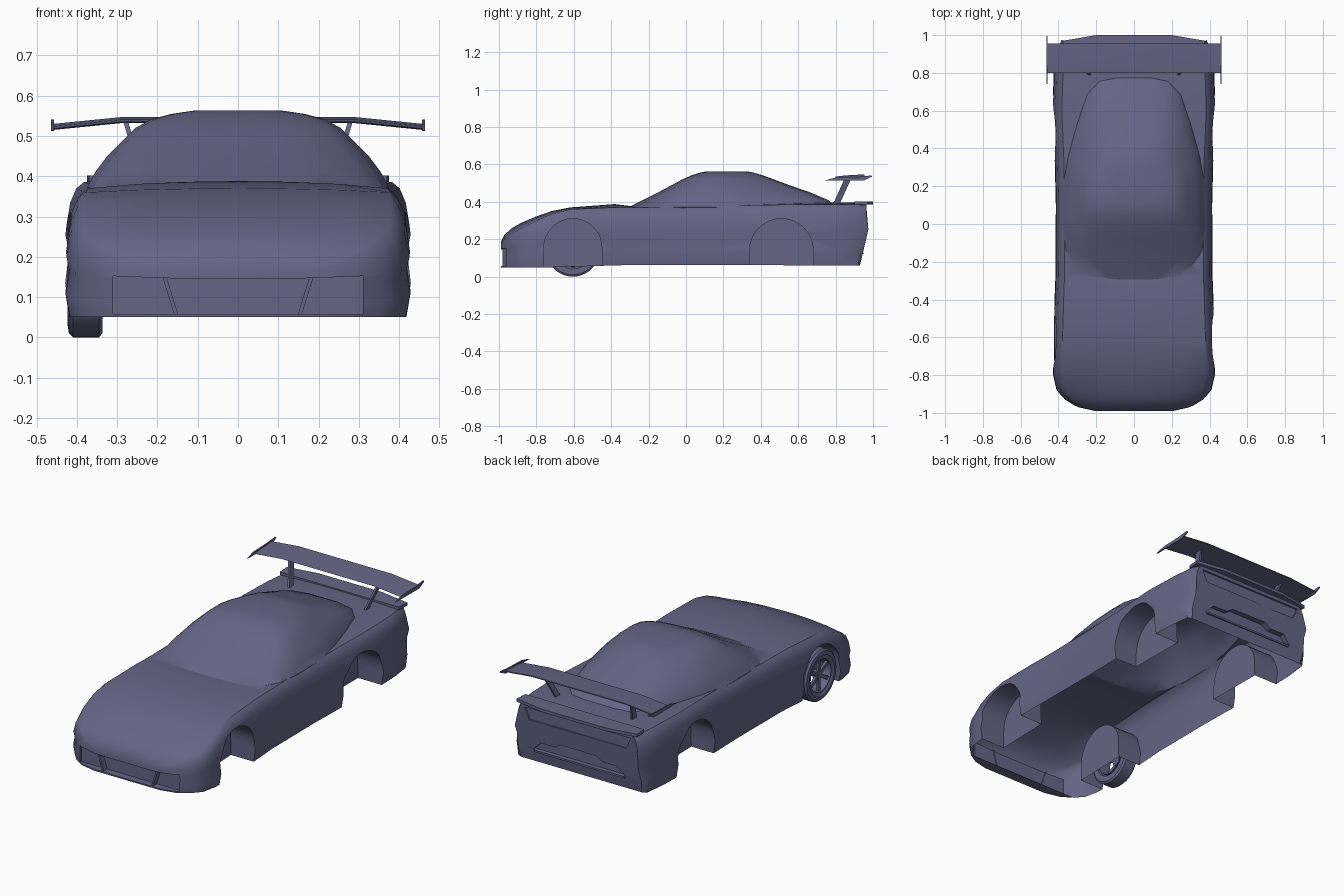
import bpy, bmesh, math
from mathutils import Vector, Matrix

if "Cube" in bpy.data.objects:
    bpy.data.objects.remove(bpy.data.objects["Cube"])

paint = bpy.data.materials.new("slate_blue")
COLOR = (0.13, 0.13, 0.24, 1)
paint.diffuse_color = COLOR
paint.use_nodes = True
paint.node_tree.nodes["Principled BSDF"].inputs["Base Color"].default_value = COLOR


def finish(name, bm, smooth=True):
    bmesh.ops.recalc_face_normals(bm, faces=bm.faces)
    mesh = bpy.data.meshes.new(name)
    bm.to_mesh(mesh)
    bm.free()
    mesh.materials.append(paint)
    obj = bpy.data.objects.new(name, mesh)
    bpy.context.collection.objects.link(obj)
    if smooth:
        shade(obj)
    return obj


def shade(obj):
    bpy.ops.object.select_all(action='DESELECT')
    obj.select_set(True)
    bpy.context.view_layer.objects.active = obj
    bpy.ops.object.shade_smooth_by_angle(angle=math.radians(32))


def loft(name, rings, smooth=True, capped=True):
    """Skin closed rings of points in order."""
    bm = bmesh.new()
    rows = [[bm.verts.new(p) for p in ring] for ring in rings]
    n = len(rows[0])
    for a, b in zip(rows, rows[1:]):
        for i in range(n):
            j = (i + 1) % n
            bm.faces.new((a[i], a[j], b[j], b[i]))
    if capped:
        bm.faces.new(rows[0])
        bm.faces.new(rows[-1])
    return finish(name, bm, smooth)


def prism(name, pts, axis, lo, hi):
    """Extrude a flat outline along an axis from lo to hi."""
    def place(p, d):
        c = list(p)
        c.insert("xyz".index(axis), d)
        return c
    return loft(name, [[place(p, d) for p in pts] for d in (lo, hi)], False)


def mirrored(half):
    return half + [(-x, y, z) for x, y, z in reversed(half) if x > 0]


def boolean(obj, tool, op):
    mod = obj.modifiers.new(op, 'BOOLEAN')
    mod.operation, mod.object, mod.solver = op, tool, 'EXACT'
    bpy.context.view_layer.objects.active = obj
    bpy.ops.object.modifier_apply(modifier=mod.name)
    bpy.data.objects.remove(tool)


# Lower body: y, half width, edge height, centre height, underside
STATIONS = [
    (-0.99, 0.21, 0.17, 0.185, 0.05), (-0.97, 0.30, 0.20, 0.225, 0.05),
    (-0.93, 0.365, 0.23, 0.26, 0.05), (-0.88, 0.41, 0.26, 0.288, 0.05),
    (-0.80, 0.428, 0.30, 0.322, 0.05), (-0.72, 0.43, 0.335, 0.35, 0.05),
    (-0.62, 0.428, 0.36, 0.37, 0.053), (-0.38, 0.42, 0.37, 0.388, 0.06),
    (-0.28, 0.416, 0.37, 0.375, 0.063), (0.10, 0.414, 0.375, 0.375, 0.063),
    (0.35, 0.42, 0.382, 0.385, 0.063), (0.60, 0.432, 0.386, 0.395, 0.06),
    (0.80, 0.425, 0.386, 0.398, 0.06), (0.92, 0.41, 0.385, 0.395, 0.06),
    (0.975, 0.385, 0.382, 0.388, 0.06)]
SIDE = [(0.975, 0), (1, 0.23), (0.978, 0.46), (0.995, 0.6), (0.965, 0.84), (0.93, 0.95), (0.885, 1)]
rings = []
for y, w, edge, mid, low in STATIONS:
    half = [(w * u, y, low + (edge - low) * v) for u, v in SIDE]
    half += [(w * u, y, edge + (mid - edge) * v) for u, v in ((0.6, 0.6), (0.3, 0.9), (0, 1))]
    ring = mirrored(half)
    if y == STATIONS[-1][0]:        # tail leans in toward the bottom
        ring = [(x, y - 0.045 * max(0, 1 - (z - 0.06) / 0.19) - 0.01 * (z > 0.3), z) for x, y, z in ring]
    rings.append(ring)
body = loft("body_shell", rings, False)

# Cabin: height, half width, front y, back y
LEVELS = [(0.34, 0.36, -0.28, 0.80), (0.372, 0.375, -0.305, 0.80), (0.41, 0.355, -0.23, 0.76),
          (0.45, 0.325, -0.15, 0.665), (0.49, 0.285, -0.075, 0.55), (0.52, 0.255, -0.02, 0.47),
          (0.542, 0.215, 0.03, 0.41), (0.555, 0.165, 0.07, 0.365), (0.563, 0.11, 0.11, 0.325)]
PLAN = [(0, 0), (0.32, 0.005), (0.62, 0.03), (0.85, 0.085), (0.96, 0.15), (1, 0.25), (1, 0.48),
        (0.94, 0.6), (0.82, 0.76), (0.68, 0.91), (0.5, 0.98), (0.25, 1), (0, 1)]
cabin = loft("cabin", [mirrored([(w * u, f + (b - f) * v, z) for u, v in PLAN])
                       for z, w, f, b in LEVELS], False)
boolean(body, cabin, 'UNION')

# Wheel wells
for y, z, r in ((-0.605, 0.155, 0.155), (0.51, 0.14, 0.17)):
    arch = [(y + r * math.cos(math.pi * i / 16), z + r * math.sin(math.pi * i / 16)) for i in range(17)]
    arch += [(y - r - 0.005, -0.1), (y + r + 0.005, -0.1)]
    for s in (-1, 1):
        boolean(body, prism("well_cutter", arch, "x", *sorted((s * 0.27, s * 0.6))), 'DIFFERENCE')

# Front intake and rear bumper recesses
boolean(body, prism("intake_cutter", [(-0.31, 0.058), (0.31, 0.058), (0.31, 0.152), (0.15, 0.146),
                                      (-0.15, 0.146), (-0.31, 0.152)], "y", -1.1, -0.95), 'DIFFERENCE')
boolean(body, prism("bumper_cutter", [(-0.29, 0.13), (0.29, 0.13), (0.24, 0.18), (0.15, 0.18), (0.11, 0.205),
                                      (-0.11, 0.205), (-0.15, 0.18), (-0.24, 0.18)], "y", 0.925, 1.1), 'DIFFERENCE')
boolean(body, prism("tail_panel_cutter", [(-0.30, 0.30), (0.30, 0.30), (0.33, 0.365), (-0.33, 0.365)],
                    "y", 0.955, 1.1), 'DIFFERENCE')

# Open the underside into a hollow shell
bm = bmesh.new()
bm.from_mesh(body.data)
floor = [f for f in bm.faces if f.normal.z < -0.9 and f.calc_center_median().z < 0.068
         and all(v.co.z < 0.07 for v in f.verts) and abs(f.calc_center_median().y) < 0.94]
bmesh.ops.delete(bm, geom=floor, context='FACES')
bm.to_mesh(body.data)
bm.free()
shade(body)

# Slanted intake bars
for s, side in ((-1, "right"), (1, "left")):
    prism(side + "_intake_bar", [(s * 0.148, 0.055), (s * 0.158, 0.055), (s * 0.188, 0.152), (s * 0.178, 0.152)],
          "y", -0.982, -0.945)

# Tail lip, and the ledge behind the rear bumper
prism("tail_lip", [(-0.37, 0.90), (0.37, 0.90), (0.375, 0.97), (0.2, 1.0), (-0.2, 1.0), (-0.375, 0.97)],
      "z", 0.385, 0.402)
prism("bumper_ledge", [(-0.3, 0.9), (0.3, 0.9), (0.28, 0.95), (-0.28, 0.95)], "z", 0.12, 0.13)

# Rear wing
FOIL = [(0.80, -0.002), (0.85, 0.004), (0.955, 0.01), (0.955, 0.004), (0.85, -0.005)]
loft("wing_blade", [[(x, y, h + z) for y, z in FOIL] for x, h in
                    ((-0.46, 0.52), (-0.29, 0.537), (0.29, 0.537), (0.46, 0.52))])
PLATE = [(0.74, 0.514), (0.95, 0.513), (0.995, 0.535), (0.99, 0.541), (0.93, 0.534), (0.80, 0.53)]
for s, side in ((-1, "right"), (1, "left")):
    prism(side + "_wing_end_plate", PLATE, "x", s * 0.457, s * 0.464)
    loft(side + "_wing_strut", [[(s * (x + dx), y + dy, z) for dx, dy in
                                 ((-0.006, 0), (0.006, 0), (0.006, 0.035), (-0.006, 0.035))]
                                for x, y, z in ((0.235, 0.785, 0.385), (0.28, 0.855, 0.54))], False)

# The single front wheel
HUB = Vector((-0.38, -0.605, 0.142))


def lathe(name, profile, steps=36):
    """Spin (x offset, radius) points around the axle."""
    turn = [2 * math.pi * i / steps for i in range(steps)]
    rings = [[HUB + Vector((x, r * math.cos(a), r * math.sin(a))) for a in turn] for x, r in profile]
    return loft(name, rings, capped=False)


lathe("front_tyre", [(-0.036, 0.10), (-0.043, 0.112), (-0.04, 0.132), (-0.03, 0.142), (0.035, 0.142),
                     (0.043, 0.132), (0.043, 0.10), (-0.036, 0.10)])
lathe("front_rim", [(-0.036, 0.102), (-0.036, 0.09), (-0.02, 0.088), (0.043, 0.09)])
lathe("front_hub", [(-0.03, 0.001), (-0.03, 0.02), (-0.022, 0.025), (0.0, 0.025), (0.0, 0.001)], 16)
bm = bmesh.new()
for i in range(6):
    spot = (Matrix.Translation(HUB) @ Matrix.Rotation(math.tau * i / 6, 4, 'X')
            @ Matrix.Translation((-0.02, 0, 0.055)) @ Matrix.Diagonal((0.014, 0.02, 0.075, 1)))
    bmesh.ops.create_cube(bm, size=1, matrix=spot)
finish("front_spokes", bm, False)
